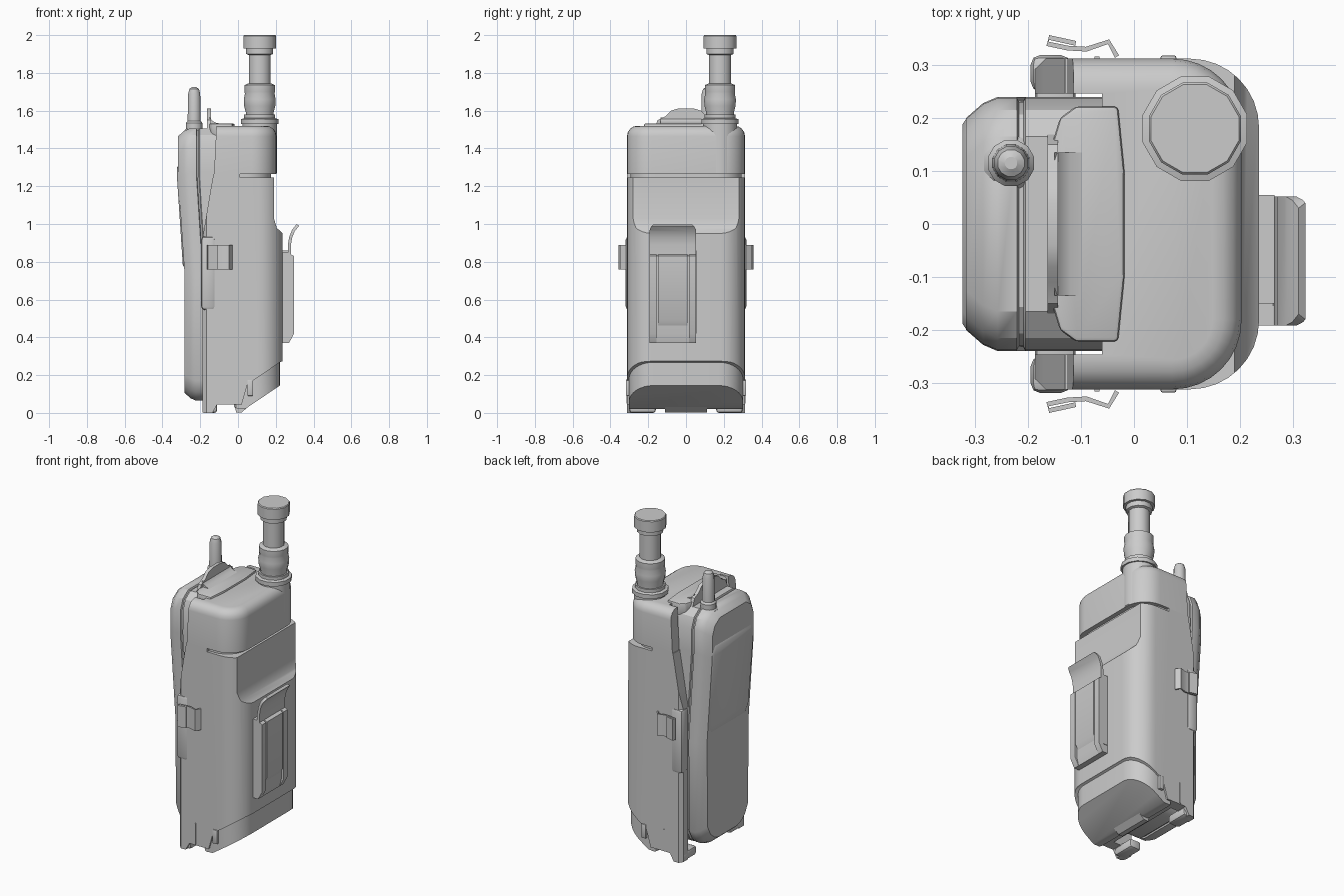
import bpy, bmesh, math
from mathutils import Vector

cube = bpy.data.objects.get("Cube")
if cube:
    bpy.data.objects.remove(cube, do_unlink=True)

grey = bpy.data.materials.new("plain_grey")
grey.use_nodes = True
grey.diffuse_color = (0.6, 0.6, 0.6, 1)
grey.node_tree.nodes["Principled BSDF"].inputs["Base Color"].default_value = (0.6, 0.6, 0.6, 1)
parts = []


def finish(name, bm):
    bmesh.ops.recalc_face_normals(bm, faces=bm.faces)
    me = bpy.data.meshes.new(name)
    bm.to_mesh(me)
    bm.free()
    me.materials.append(grey)
    ob = bpy.data.objects.new(name, me)
    bpy.context.collection.objects.link(ob)
    parts.append(ob)
    return ob


def prism(name, pts, axis, lo, hi, top_bevel=0, bevel=0):
    """Extrude a 2D outline along an axis, optionally rounding edges."""
    place = {"x": lambda p, t: (t, p[0], p[1]),
             "y": lambda p, t: (p[0], t, p[1]),
             "z": lambda p, t: (p[0], p[1], t)}[axis]
    bm = bmesh.new()
    a = [bm.verts.new(place(p, lo)) for p in pts]
    b = [bm.verts.new(place(p, hi)) for p in pts]
    bm.faces.new(a)
    top = bm.faces.new(b)
    for i in range(len(pts)):
        j = (i + 1) % len(pts)
        bm.faces.new((a[i], a[j], b[j], b[i]))
    bmesh.ops.recalc_face_normals(bm, faces=bm.faces)
    if top_bevel or bevel:
        edges = list(top.edges) if top_bevel else list(bm.edges)
        bmesh.ops.bevel(bm, geom=edges, offset=top_bevel or bevel, segments=4 if top_bevel else 2,
                        profile=0.5, affect="EDGES", clamp_overlap=not top_bevel)
    return finish(name, bm)


def box(name, x, y, z, bevel=0):
    pts = [(x[0], y[0]), (x[1], y[0]), (x[1], y[1]), (x[0], y[1])]
    return prism(name, pts, "z", z[0], z[1], bevel=bevel)


def boolean(ob, cutter, operation):
    """Bake a boolean into ob and discard the cutter."""
    mod = ob.modifiers.new("cut", "BOOLEAN")
    mod.operation, mod.object, mod.solver = operation, cutter, "EXACT"
    bpy.context.view_layer.update()
    me = bpy.data.meshes.new_from_object(ob.evaluated_get(bpy.context.evaluated_depsgraph_get()))
    ob.modifiers.clear()
    ob.data = me
    parts.remove(cutter)
    bpy.data.objects.remove(cutter, do_unlink=True)


def lathe(name, x, y, profile, sides):
    bm = bmesh.new()
    rings = []
    for r, z in profile:
        rings.append([bm.verts.new((x + r * math.cos(2 * math.pi * (i + .5) / sides),
                                    y + r * math.sin(2 * math.pi * (i + .5) / sides), z))
                      for i in range(sides)])
    for a, b in zip(rings, rings[1:]):
        for i in range(sides):
            j = (i + 1) % sides
            bm.faces.new((a[i], a[j], b[j], b[i]))
    bm.faces.new(rings[0])
    bm.faces.new(rings[-1])
    return finish(name, bm)


def ribbon(name, path, thick, axis, lo, hi, bevel=0):
    """A bent strip of sheet following a 2D path."""
    p = [Vector(q) for q in path]
    one, two = [], []
    for i, q in enumerate(p):
        d = (p[min(i + 1, len(p) - 1)] - p[max(i - 1, 0)]).normalized()
        n = Vector((-d.y, d.x)) * thick / 2
        one.append(q + n)
        two.append(q - n)
    return prism(name, one + two[::-1], axis, lo, hi, bevel=bevel)


def shell(name, rows, levels):
    """Loft a symmetric outline of (height, half width) rows through (x, inset, tilt) levels."""
    mid = (rows[0][0] + rows[-1][0]) / 2
    half = rows[-1][0] - mid
    bm = bmesh.new()
    rings = []
    for x, inset, tilt in levels:
        right, left = [], []
        for z, w in rows:
            lean = -0.035 * min(1, max(0, (z - .72) / .55)) * tilt
            zz = mid + (z - mid) * (1 - inset / half)
            right.append(bm.verts.new((x + lean, w - inset, zz)))
            left.append(bm.verts.new((x + lean, inset - w, zz)))
        rings.append(right + left[::-1])
    n = len(rings[0])
    for a, b in zip(rings, rings[1:]):
        for i in range(n):
            j = (i + 1) % n
            bm.faces.new((a[i], a[j], b[j], b[i]))
    for ring in (rings[0], rings[-1]):
        for i in range(len(rows) - 1):
            bm.faces.new((ring[i], ring[i + 1], ring[n - 2 - i], ring[n - 1 - i]))
    return finish(name, bm)


def plan(back, w, front, chamfer=0.02, r=0.13):
    """Top outline with large round corners at the back."""
    side = [(front, w - chamfer), (front + chamfer, w)]
    for i in range(9):
        a = math.pi / 2 * (1 - i / 8)
        side.append((back - r + r * math.cos(a), w - r + r * math.sin(a)))
    return side + [(x, -y) for x, y in side[::-1]]


def cavity():
    return box("cavity", (-.9, -.06), (-.246, .246), (-.1, 1.7))


# Dock: main cradle body with side flanges
body = prism("dock_body", plan(.236, .312, -.187), "z", -.05, 1.4)
side = [(-.13, 1.265), (-.145, 1.18), (-.17, 1.03), (-.187, .93), (-.25, .9), (-.25, .03),
        (-.18, .0), (-.135, 0), (-.11, .045), (.02, .045), (.05, .15), (.222, .268), (.3, .3),
        (.3, .95), (.236, .95), (.205, .98), (.19, 1.03), (.19, 1.245), (.01, 1.245), (.01, 1.265)]
boolean(body, prism("profile", side, "y", -.5, .5), "INTERSECT")
boolean(body, cavity(), "DIFFERENCE")

# Dock: rounded cap, and the narrow neck that leaves a groove below it
cap = prism("dock_cap", plan(.203, .312, -.5), "z", 1.265, 1.52, top_bevel=.055)
front = [(-.13, 1.2), (-.12, 1.4), (-.11, 1.6), (.4, 1.6), (.4, 1.2)]
boolean(cap, prism("profile", front, "y", -.5, .5), "INTERSECT")
boolean(cap, cavity(), "DIFFERENCE")
prism("dock_neck", plan(.175, .295, -.04), "z", 1.2, 1.3)

# Dock: inset sloping base
base = prism("dock_base", plan(.222, .302, -.03), "z", -.1, .5)
slope = [(-.02, .03), (0, .02), (.04, .022), (.222, .145), (.3, .2), (.3, .3), (-.02, .2)]
boolean(base, prism("profile", slope, "y", -.5, .5), "INTERSECT")
prism("base_block", [(-.02, .05), (-.01, .003), (.02, .003), (.07, .045)], "y", -.11, .11)

# Side fittings, mirrored left and right
for word, s in (("left", 1), ("right", -1)):
    def span(a, b):
        return tuple(sorted((s * a, s * b)))
    box(word + "_rail", (-.195, -.12), span(.25, .319), (.545, .935), .018)
    box(word + "_front_foot", (-.187, -.11), span(.16, .3), (0, .055), .015)
    box(word + "_side_tab", (.05, .08), span(.29, .318), (.09, .175), .004)
    box(word + "_side_rib", (-.075, -.065), span(.29, .316), (.05, .18))
    path = [(-.11, .341), (-.16, .352), (-.163, .34), (-.125, .332), (-.09, .33), (-.048, .344), (-.032, .316)]
    ribbon(word + "_spring_clip", [(x, s * y) for x, y in path], .009, "z", .76, .89)

# Belt clip on the back
box("clip_mount", (.2, .265), (-.15, .055), (.42, .86))


def clip_piece(name, depth, low, y0, y1):
    pts = [(.235, low), (.27, low), (depth, low + .05), (depth, .83), (.262, .85), (.235, .85)]
    return prism(name, pts, "y", y0, y1)


clip_piece("clip_plate", .282, .37, -.192, .052)
clip_piece("clip_rail_right", .297, .37, -.192, -.155)
clip_piece("clip_rail_left", .297, .37, .015, .052)
clip_piece("clip_panel", .297, .44, -.147, .007)
lever = ribbon("clip_lever", [(.272, .81), (.272, .89), (.279, .93), (.293, .965), (.317, .995)],
               .016, "y", -.192, .052)
arch = [(-.2, .7), (.06, .7), (.06, .95), (.045, .985), (.01, 1.02), (-.15, 1.02), (-.185, .985), (-.2, .95)]
boolean(lever, prism("arch", arch, "x", .2, .4), "INTERSECT")

# Handset: body with a seam groove, and the raised front cover
shell("handset_body",
      [(.065, .13), (.08, .17), (.11, .205), (.17, .235), (.72, .24), (1.27, .24),
       (1.41, .238), (1.47, .215), (1.505, .165)],
      [(-.03, 0, 0), (-.17, 0, 1), (-.174, .008, 1), (-.182, .008, 1), (-.186, 0, 1),
       (-.222, 0, 1), (-.25, .012, 1), (-.282, .04, 1)])
shell("front_cover", [(.77, .165), (.81, .19), (1.27, .2), (1.31, .175)],
      [(-.26, 0, 1), (-.281, 0, 1), (-.289, .012, 1)])

# Latch on top of the handset
prism("latch_plate", [(-.158, .14), (-.14, .2), (-.11, .222), (-.03, .222), (-.018, .1),
                      (-.018, -.1), (-.03, -.222), (-.11, -.222), (-.14, -.2), (-.158, -.14)],
      "z", 1.46, 1.532, bevel=.008)
hump = [(.17, 1.5), (.15, 1.55), (.11, 1.57), (.08, 1.6), (.04, 1.612)]
prism("latch_fin", hump + [(-y, z) for y, z in hump[::-1]], "x", -.163, -.143)
prism("latch_fillet", [(-.15, 1.5), (-.15, 1.565), (-.138, 1.548), (-.12, 1.537), (-.09, 1.53), (-.09, 1.5)],
      "y", -.135, .135)

# Small antenna on the handset
lathe("small_antenna", -.232, .115,
      [(.053, 1.48), (.053, 1.495), (.045, 1.503), (.045, 1.535), (.036, 1.545), (.033, 1.69),
       (.026, 1.715), (.012, 1.724)], 12)

# Large antenna with its socket on the dock
lathe("antenna_socket", .115, .18, [(.091, 1.27), (.091, 1.53)], 24)
lathe("antenna_collar", .115, .18, [(.102, 1.53), (.102, 1.555), (.085, 1.56), (.085, 1.58)], 12)
lathe("antenna_joint", .115, .18,
      [(.075, 1.57), (.075, 1.59), (.084, 1.625), (.086, 1.66), (.08, 1.69), (.082, 1.7),
       (.082, 1.735), (.06, 1.745)], 16)
lathe("antenna_shaft", .115, .18, [(.06, 1.73), (.06, 1.895), (.074, 1.9), (.074, 1.93)], 12)
lathe("antenna_tip", .115, .18, [(.09, 1.93), (.09, 1.995), (.086, 2.0)], 12)

# Smooth shading with sharp edges kept
bpy.ops.object.select_all(action="DESELECT")
for ob in parts:
    ob.select_set(True)
bpy.context.view_layer.objects.active = parts[0]
bpy.ops.object.shade_smooth_by_angle(angle=math.radians(32))
